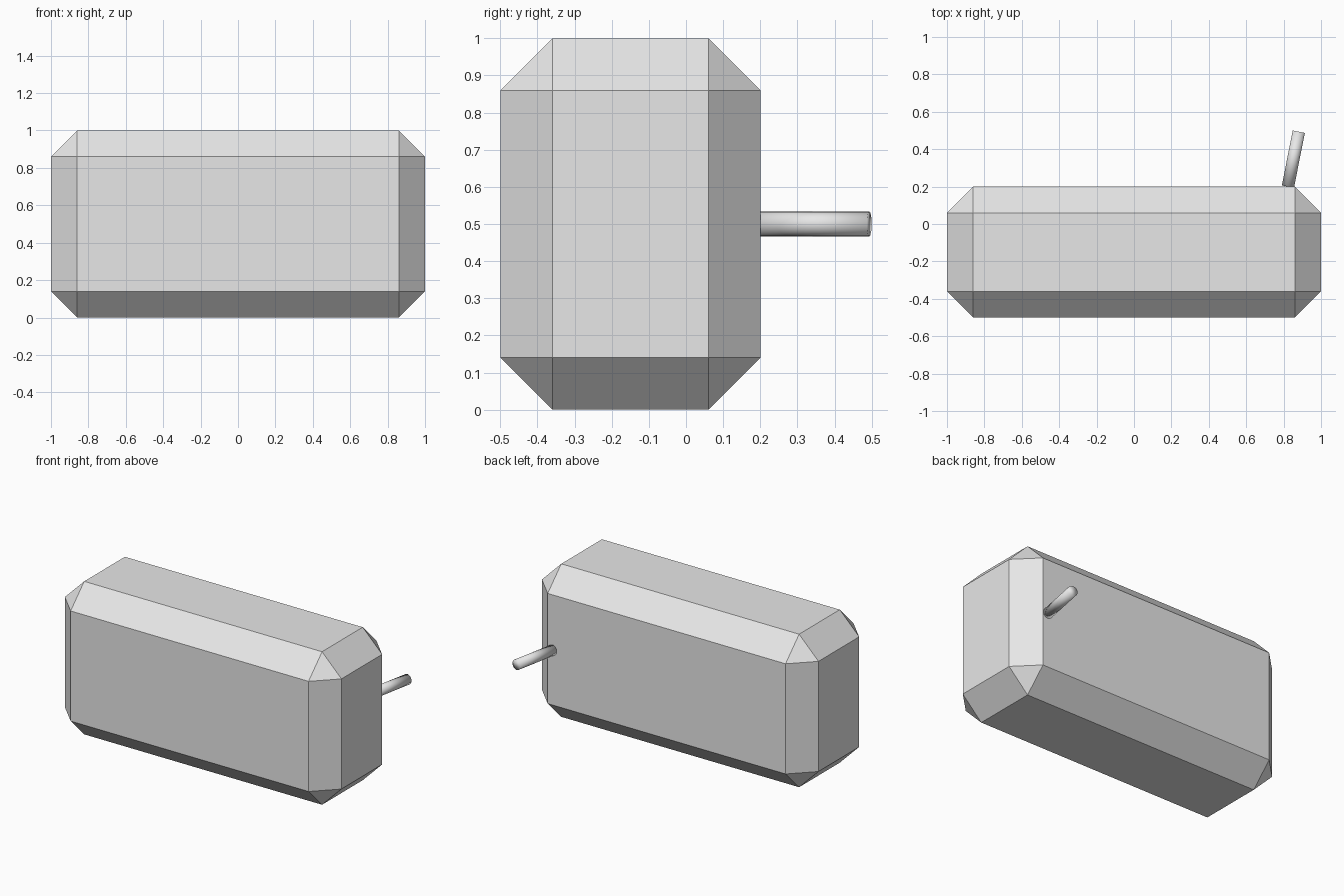
import bpy, bmesh
from mathutils import Vector

cube = bpy.data.objects.get("Cube")
if cube:
    bpy.data.objects.remove(cube, do_unlink=True)

grey = bpy.data.materials.new("light grey")
grey.use_nodes = True
color = (0.8, 0.8, 0.8, 1)
grey.diffuse_color = color
grey.node_tree.nodes["Principled BSDF"].inputs["Base Color"].default_value = color


def add_object(name, bm):
    mesh = bpy.data.meshes.new(name)
    bm.to_mesh(mesh)
    bm.free()
    mesh.materials.append(grey)
    obj = bpy.data.objects.new(name, mesh)
    bpy.context.collection.objects.link(obj)
    return obj


# Block with chamfered edges
bm = bmesh.new()
bmesh.ops.create_cube(bm, size=1)
bmesh.ops.scale(bm, vec=(2, 0.7, 1), verts=bm.verts)
bmesh.ops.bevel(bm, geom=bm.edges[:], offset=0.14, segments=1, affect='EDGES')
body = add_object("block", bm)
body.location = (0, -0.15, 0.5)

# Thin slanted rod on the back
start, end = Vector((0.823, 0.2, 0.5)), Vector((0.881, 0.4935, 0.5))
bm = bmesh.new()
bmesh.ops.create_cone(bm, cap_ends=True, segments=32, radius1=0.033,
                      radius2=0.033, depth=(end - start).length)
for face in bm.faces:
    face.smooth = True
rod = add_object("rod", bm)
rod.location = (start + end) / 2
rod.rotation_euler = (end - start).to_track_quat('Z', 'Y').to_euler()
